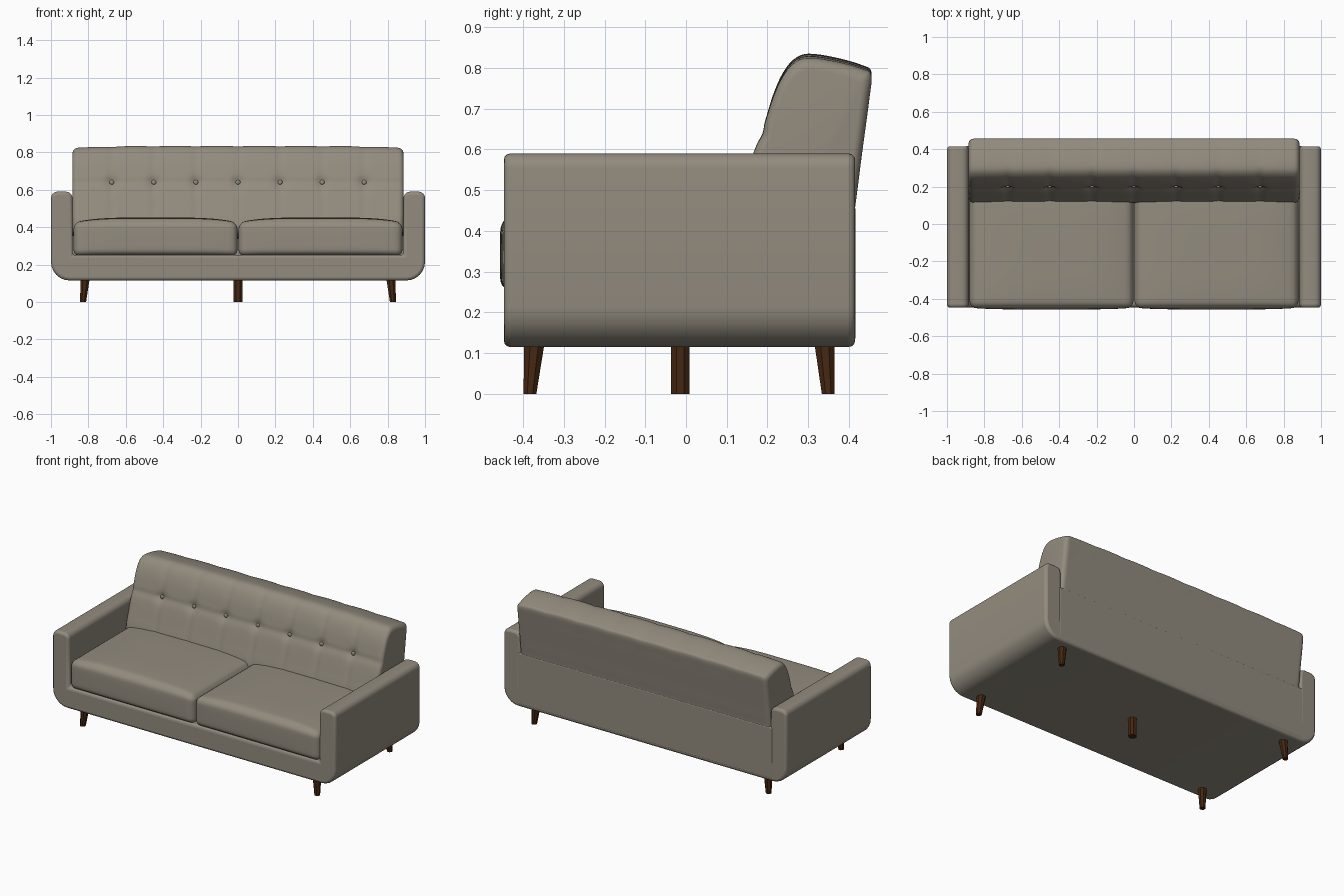
import bpy, bmesh, math
from mathutils import Vector

cube = bpy.data.objects.get("Cube")
if cube:
    bpy.data.objects.remove(cube, do_unlink=True)


def material(name, rgb):
    m = bpy.data.materials.new(name)
    m.use_nodes = True
    m.diffuse_color = (*rgb, 1)
    m.node_tree.nodes["Principled BSDF"].inputs["Base Color"].default_value = (*rgb, 1)
    return m


FABRIC = material("taupe fabric", (0.29, 0.26, 0.21))
WOOD = material("dark walnut", (0.06, 0.02, 0.006))


def finish(name, bm, mat, bevel=0, angle=40):
    bmesh.ops.recalc_face_normals(bm, faces=bm.faces)
    mesh = bpy.data.meshes.new(name)
    bm.to_mesh(mesh)
    bm.free()
    mesh.materials.append(mat)
    ob = bpy.data.objects.new(name, mesh)
    bpy.context.collection.objects.link(ob)
    bpy.ops.object.select_all(action='DESELECT')
    ob.select_set(True)
    bpy.context.view_layer.objects.active = ob
    if bevel:
        mod = ob.modifiers.new("soft edges", 'BEVEL')
        mod.width, mod.segments, mod.limit_method = bevel, 3, 'ANGLE'
        mod.angle_limit = math.radians(50)
    bpy.ops.object.shade_smooth_by_angle(angle=math.radians(angle))
    return ob


def loft(rings):
    # Skin a list of closed rings and cap both ends
    bm = bmesh.new()
    loops = [[bm.verts.new(p) for p in ring] for ring in rings]
    n = len(loops[0])
    for a, b in zip(loops, loops[1:]):
        for i in range(n):
            j = (i + 1) % n
            bm.faces.new((a[i], a[j], b[j], b[i]))
    bm.faces.new(loops[0])
    bm.faces.new(loops[-1])
    return bm


def arc(cx, cz, r, start, end, steps=6):
    return [(cx + r * math.cos(math.radians(start + (end - start) * k / steps)),
             cz + r * math.sin(math.radians(start + (end - start) * k / steps)))
            for k in range(steps + 1)]


# Frame: one U-shaped outline makes both arms and the base
half = [(0, 0.115)] + arc(0.9, 0.215, 0.1, -90, 0) + arc(0.965, 0.555, 0.035, 0, 90)
half += arc(0.92, 0.555, 0.035, 90, 180) + [(0.885, 0.25)]
outline = half + [(-x, z) for x, z in reversed(half[1:])]
finish("arm_and_base_frame",
       loft([[(x, y, z) for x, z in outline] for y in (-0.447, 0.415)]), FABRIC, 0.016)

# Upholstered panel closing the frame behind the backrest
bm = bmesh.new()
bmesh.ops.create_cube(bm, size=1)
for v in bm.verts:
    v.co = (v.co.x * 1.8, 0.336 + v.co.y * 0.16, 0.2955 + v.co.z * 0.325)
finish("rear_panel", bm, FABRIC, 0.006)


# Seat cushions: rounded boxes with a crowned top and a bulging front
def cushion(name, side):
    size = Vector((0.438, 0.325, 0.09))
    radius = 0.035
    bm = bmesh.new()
    bmesh.ops.create_cube(bm, size=2)
    bmesh.ops.subdivide_edges(bm, edges=bm.edges, cuts=23, use_grid_fill=True)
    for v in bm.verts:
        u = Vector([math.copysign(1 - (1 - min(abs(c), 1)) ** 2, c) for c in v.co])
        p = Vector([a * b for a, b in zip(u, size)])
        q = Vector([max(radius - s, min(s - radius, c)) for c, s in zip(p, size)])
        if (p - q).length > 0:
            p = q + (p - q).normalized() * radius
        fx, fy, fz = (1 - abs(c) ** 4 for c in u)
        if u.z > 0:
            p.z += u.z * (0.019 * fx + 0.008 * fx * fy)
        if u.y < 0:
            p.y += u.y * 0.009 * fx * fz
        v.co = (p.x + side * 0.441, p.y - 0.123, p.z + 0.335)
    finish(name, bm, FABRIC)


cushion("left_seat_cushion", 1)
cushion("right_seat_cushion", -1)

# Backrest: a smooth side profile swept across the width, pinched at the tufts
points = [(0.115, 0.42), (0.14, 0.51), (0.165, 0.59), (0.184, 0.64), (0.197, 0.68),
          (0.214, 0.735), (0.236, 0.785), (0.263, 0.82), (0.3, 0.835), (0.37, 0.825),
          (0.435, 0.806), (0.455, 0.79), (0.45, 0.73), (0.432, 0.59), (0.414, 0.45),
          (0.4, 0.36), (0.26, 0.34), (0.13, 0.36)]
points = [Vector(p) for p in points]
profile = []
for i in range(len(points)):
    a, b, c, d = (points[(i + k) % len(points)] for k in (-1, 0, 1, 2))
    for t in (0, 0.25, 0.5, 0.75):
        profile.append(0.5 * (2 * b + (c - a) * t + (2 * a - 5 * b + 4 * c - d) * t * t
                              + (3 * b - a - 3 * c + d) * t ** 3))
centre = Vector((0.3, 0.58))
WIDTH, ROUND, TUFT_Z = 0.885, 0.028, 0.64
tufts = [k * 0.225 for k in range(-3, 4)]


def bump(d, w):
    return math.exp(-(d / w) ** 2)


flat = WIDTH - ROUND
ends = [flat + ROUND * math.sin(math.radians(a)) for a in range(15, 91, 15)]
xs = [-x for x in reversed(ends)] + [flat * k / 70 for k in range(-70, 71)] + ends
rings = []
for x in xs:
    over = max(0, abs(x) - flat)
    inset = ROUND - math.sqrt(max(0, ROUND ** 2 - over ** 2))
    near = min(abs(x - t) for t in tufts)
    ring = []
    for p in profile:
        out = p - centre
        q = p - Vector((out.x / 0.16, out.y / 0.25)) * inset
        y, z = q
        z -= 0.012 * abs(x / WIDTH) ** 5 * max(0, out.y) / 0.25
        if out.x < 0.02 and p.y > 0.43:
            dz = p.y - TUFT_Z
            y += 0.013 * bump(near, 0.03) * bump(dz, 0.03)
            y += 0.004 * bump(near, 0.018) + 0.004 * bump(dz, 0.018)
        if p.y > 0.75:
            z -= 0.003 * bump(near, 0.05)
        ring.append((x, y, z))
    rings.append(ring)
finish("backrest", loft(rings), FABRIC)

# Tufting buttons
for k, x in enumerate(tufts):
    bm = bmesh.new()
    bmesh.ops.create_uvsphere(bm, u_segments=12, v_segments=8, radius=0.013)
    for v in bm.verts:
        v.co = (v.co.x + x, v.co.y * 0.6 + 0.2, v.co.z + TUFT_Z)
    finish(f"tuft_button_{k + 1}", bm, FABRIC)


# Legs: tapered eight-sided posts with splayed feet
def leg(name, top, foot, r_top, r_foot):
    rings = []
    for (x, y), r, z in ((foot, r_foot, 0), (top, r_top, 0.125)):
        angles = [math.pi * (k + 0.5) / 4 for k in range(8)]
        rings.append([(x + r * math.cos(a), y + r * math.sin(a), z) for a in angles])
    finish(name, loft(rings), WOOD, angle=30)


for side, word in ((1, "left"), (-1, "right")):
    leg(f"front_{word}_leg", (side * 0.818, -0.372), (side * 0.828, -0.383), 0.027, 0.017)
    leg(f"back_{word}_leg", (side * 0.818, 0.34), (side * 0.828, 0.349), 0.027, 0.017)
leg("centre_leg", (0, -0.014), (0, -0.014), 0.025, 0.025)
